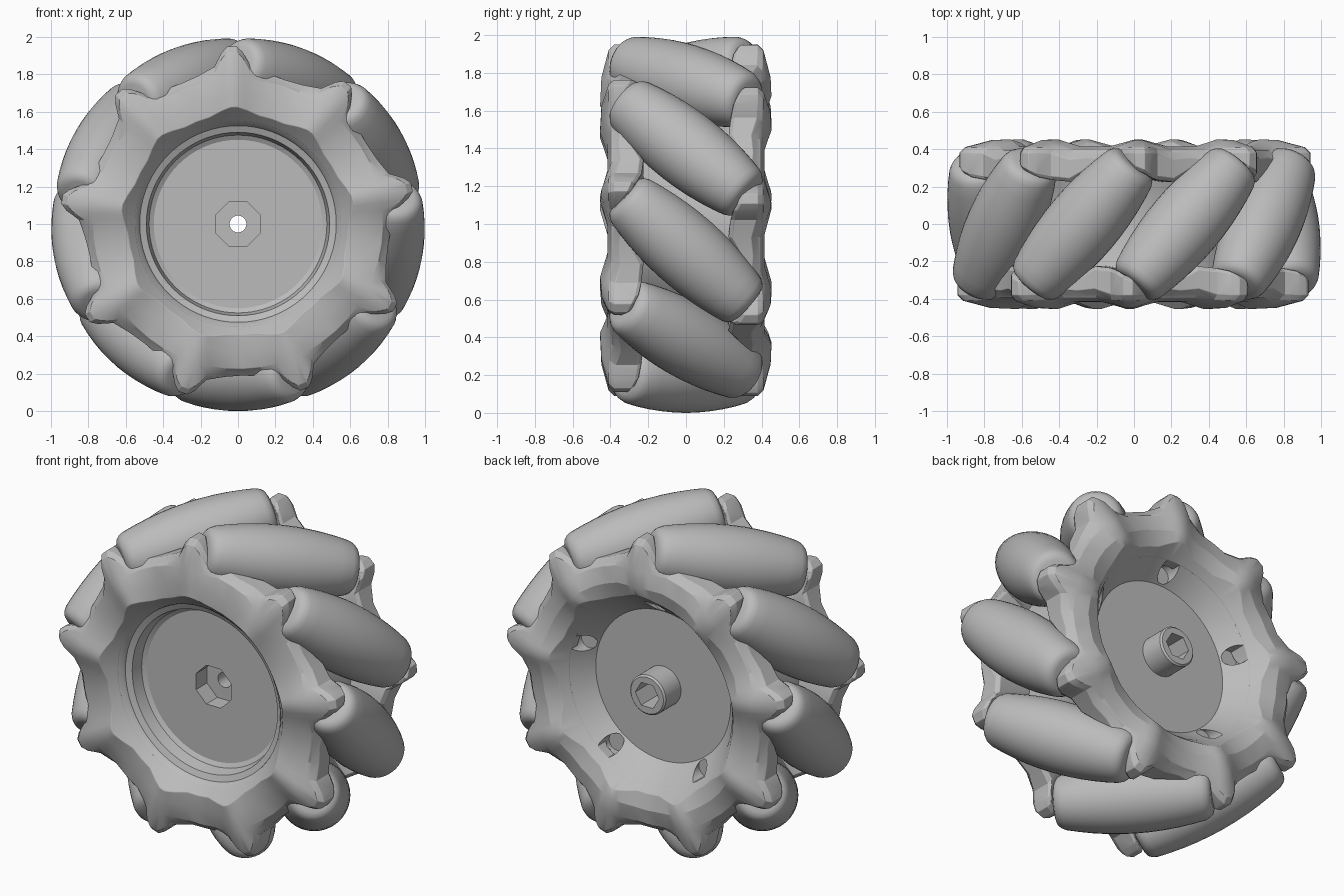
import bpy, bmesh
from math import sin, cos, radians, pi, tau
from mathutils import Vector, Matrix

cube = bpy.data.objects.get("Cube")
if cube:
    bpy.data.objects.remove(cube)

CENTRE = Vector((0, 0, 1))
COUNT = 9
STEP = 360 / COUNT
FIRST = 30            # angle of the first roller
SKEW = radians(42)    # roller tilt from the wheel axis
TO_Y = Matrix.Translation(CENTRE) @ Matrix.Rotation(-pi / 2, 4, 'X')

grey = bpy.data.materials.new("plain_grey")
grey.use_nodes = True
grey.diffuse_color = (0.5, 0.5, 0.5, 1)
grey.node_tree.nodes["Principled BSDF"].inputs["Base Color"].default_value = (0.5, 0.5, 0.5, 1)


def smooth(obj, angle):
    bpy.ops.object.select_all(action='DESELECT')
    obj.select_set(True)
    bpy.context.view_layer.objects.active = obj
    bpy.ops.object.shade_smooth_by_angle(angle=radians(angle))


def grid_object(name, rows, wrap, matrix, angle=35):
    """Skin a closed ring of point rows."""
    bm = bmesh.new()
    verts = [[bm.verts.new(p) for p in row] for row in rows]
    n, m = len(rows), len(rows[0])
    for i in range(n):
        a, b = verts[i], verts[(i + 1) % n]
        for j in range(m if wrap else m - 1):
            k = (j + 1) % m
            bm.faces.new((a[j], b[j], b[k], a[k]))
    bmesh.ops.remove_doubles(bm, verts=bm.verts, dist=1e-5)
    bmesh.ops.recalc_face_normals(bm, faces=bm.faces)
    mesh = bpy.data.meshes.new(name)
    bm.to_mesh(mesh)
    bm.free()
    mesh.materials.append(grey)
    obj = bpy.data.objects.new(name, mesh)
    obj.matrix_world = matrix
    bpy.context.collection.objects.link(obj)
    smooth(obj, angle)
    return obj


def lathe(name, profile, sides, matrix, turn=0.0):
    """Revolve (radius, height) points about local z."""
    rows = [[(r * cos(a), r * sin(a), h) for r, h in profile]
            for a in (turn + tau * i / sides for i in range(sides))]
    return grid_object(name, rows, False, matrix)


# Core drum: stepped dish at the front, deep cone and boss at the back
core = lathe("hub_core", [
    (0, -0.235), (0.45, -0.235), (0.475, -0.25), (0.49, -0.32), (0.525, -0.335),
    (0.53, -0.35), (0.555, -0.375), (0.62, -0.35), (0.62, -0.28), (0.58, -0.2), (0.58, 0.2),
    (0.62, 0.28), (0.62, 0.34), (0.555, 0.345), (0.455, 0.22), (0.12, 0.22),
    (0.12, 0.365), (0.11, 0.375), (0, 0.375)], 72, TO_Y)


def cut(name, radius, low, high, sides, x=0.0, y=0.0, turn=0.0):
    """Subtract a prism parallel to the wheel axis from the core."""
    cutter = lathe(name, [(0, low), (radius, low), (radius, high), (0, high)],
                   sides, TO_Y @ Matrix.Translation((x, y, 0)), turn)
    mod = core.modifiers.new(name, 'BOOLEAN')
    mod.object = cutter
    mod.operation = 'DIFFERENCE'
    mod.solver = 'EXACT'
    bpy.context.view_layer.objects.active = core
    bpy.ops.object.modifier_apply(modifier=mod.name)
    bpy.data.objects.remove(cutter)


cut("front_socket_cutter", 0.128, -0.5, -0.13, 8, turn=pi / 8)
cut("back_bore_cutter", 0.08, 0.08, 0.6, 6)
cut("axle_cutter", 0.045, -0.7, 0.7, 24)
for i in range(5):
    a = radians(18 + 72 * i)
    cut("screw_seat_cutter", 0.055, 0.23, 0.6, 20, 0.515 * cos(a), -0.515 * sin(a))
smooth(core, 30)

# Side plates: a nine-sided ring with a ridge and nub at each roller end.
# Per tooth: angle from nub, outer radius, front offset at the rim, inner face
TOOTH = [
    (-6.5, 0.85, 0.405, 0.36), (-3.5, 0.92, 0.41, 0.32), (-1.5, 0.95, 0.41, 0.29),
    (1.5, 0.95, 0.41, 0.27), (3.5, 0.92, 0.41, 0.25), (6.5, 0.85, 0.405, 0.235),
    (13, 0.82, 0.375, 0.225), (20, 0.81, 0.385, 0.28), (27, 0.82, 0.375, 0.35)]


def side_plate(name, base, slope, turn):
    """Ring whose inner cone rises outward from base by slope."""
    rows = []
    for i in range(COUNT):
        for phi, rim, face, inner in TOOTH:
            a = radians(FIRST + 22 + STEP * i + phi)
            ridge = max(0, 1 - abs(phi) / 13)
            lip = 0.59 + 0.04 * ridge
            section = [(0.55, base), (lip, base + slope * (lip - 0.55)),
                       (0.68, 0.415 + 0.042 * ridge), (0.775, 0.395 + 0.06 * ridge),
                       (rim - 0.03, face), (rim, face - 0.03), (rim, inner + 0.02),
                       (rim - 0.02, inner), (0.55, min(inner, 0.28))]
            rows.append([(r * cos(a), -h, r * sin(a)) for r, h in section])
    # The back plate is turned half way about a roller's radius
    radius_dir = Vector((cos(radians(FIRST)), 0, sin(radians(FIRST))))
    plate = grid_object(name, rows, True, Matrix.Translation(CENTRE)
                        @ Matrix.Rotation(turn, 4, radius_dir), 20)
    bevel = plate.modifiers.new("soft_edges", 'BEVEL')
    bevel.width = 0.015
    bevel.segments = 2
    bevel.limit_method = 'ANGLE'
    bevel.angle_limit = radians(35)


side_plate("front_plate", 0.372, 1.1, 0)
side_plate("back_plate", 0.341, 1.25, pi)

# Barrel rollers between the plates
half = [(0.2 - 0.3 * s * s, s) for s in (0, 0.08, 0.16, 0.24, 0.32, 0.39)]
half += [(0.142, 0.415), (0.125, 0.432), (0.1, 0.44), (0, 0.44)]
barrel = [(r, -s) for r, s in reversed(half[1:])] + half
for i in range(COUNT):
    a = radians(FIRST + STEP * i)
    axis = Vector((-sin(a) * sin(SKEW), -cos(SKEW), cos(a) * sin(SKEW)))
    place = CENTRE + Vector((cos(a), 0, sin(a))) * 0.8
    lathe(f"roller_{i + 1}", barrel, 36,
          Matrix.Translation(place) @ axis.to_track_quat('Z', 'Y').to_matrix().to_4x4())
